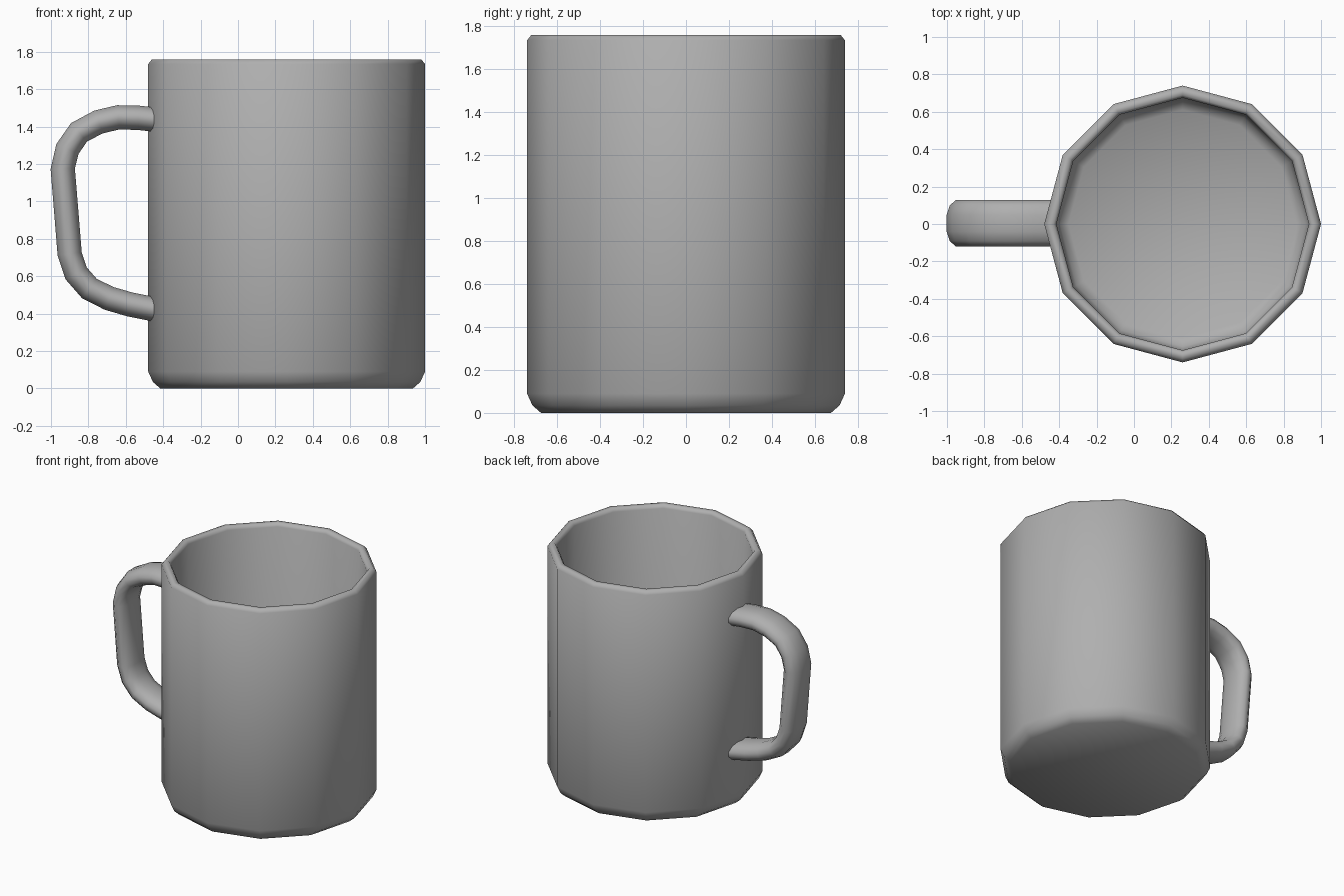
import bpy, bmesh, math
from mathutils import Vector

if "Cube" in bpy.data.objects:
    bpy.data.objects.remove(bpy.data.objects["Cube"])

# Dark grey glaze shared by both parts
glaze = bpy.data.materials.new("grey_glaze")
glaze.diffuse_color = (0.43, 0.43, 0.43, 1)
glaze.use_nodes = True
glaze.node_tree.nodes["Principled BSDF"].inputs["Base Color"].default_value = glaze.diffuse_color


def skin_rings(name, rings):
    """Bridge a row of equal-sized rings and cap both ends."""
    bm = bmesh.new()
    loops = [[bm.verts.new(p) for p in ring] for ring in rings]
    n = len(loops[0])
    for a, b in zip(loops, loops[1:]):
        for i in range(n):
            j = (i + 1) % n
            bm.faces.new((a[i], a[j], b[j], b[i]))
    bm.faces.new(loops[0][::-1])
    bm.faces.new(loops[-1])
    bmesh.ops.recalc_face_normals(bm, faces=bm.faces)
    mesh = bpy.data.meshes.new(name)
    bm.to_mesh(mesh)
    bm.free()
    mesh.materials.append(glaze)
    obj = bpy.data.objects.new(name, mesh)
    bpy.context.collection.objects.link(obj)
    bpy.ops.object.select_all(action='DESELECT')
    obj.select_set(True)
    bpy.context.view_layer.objects.active = obj
    bpy.ops.object.shade_smooth_by_angle(angle=math.radians(65))
    return obj


# Cup body: 12-sided lathe, from outer base over the rim to the inner floor
SIDES, CX = 12, 0.26
profile = [(0.675, 0), (0.715, 0.035), (0.74, 0.09), (0.74, 1.735),
           (0.72, 1.76), (0.69, 1.76), (0.675, 1.735),
           (0.675, 0.14), (0.655, 0.09), (0.61, 0.06)]
skin_rings("cup_body", [
    [(CX + r * math.cos(k * math.tau / SIDES),
      r * math.sin(k * math.tau / SIDES), z) for k in range(SIDES)]
    for r, z in profile])

# Handle: wide rounded strap swept along a path in the xz plane
path = [Vector((x, 0, z)) for x, z in [
    (-0.44, 1.437), (-0.53, 1.447), (-0.64, 1.45), (-0.745, 1.425),
    (-0.85, 1.37), (-0.912, 1.28), (-0.937, 1.175), (-0.90, 0.72),
    (-0.865, 0.615), (-0.795, 0.535), (-0.69, 0.482), (-0.58, 0.45),
    (-0.44, 0.422)]]
quarter = [(0.065, 0.045), (0.048, 0.095), (0.017, 0.123)]
half = quarter + [(-t, y) for t, y in reversed(quarter)]
section = half + [(t, -y) for t, y in reversed(half)]
rings = []
for i, p in enumerate(path):
    d = (path[min(i + 1, len(path) - 1)] - path[max(i - 1, 0)]).normalized()
    side = Vector((d.z, 0, -d.x))
    rings.append([p + side * t + Vector((0, y + 0.004, 0)) for t, y in section])
skin_rings("handle", rings)
